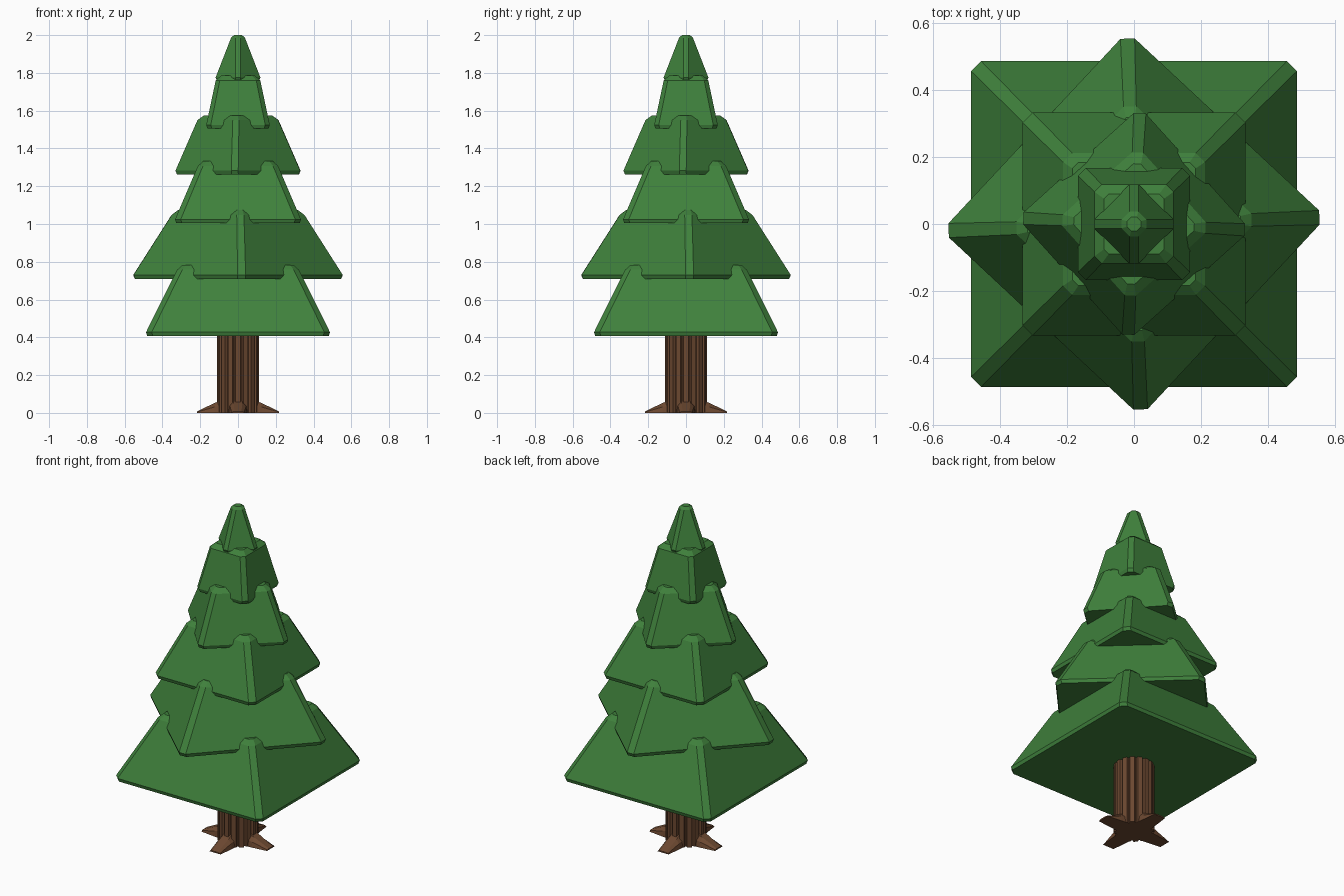
import bpy, math
from mathutils import Matrix

if "Cube" in bpy.data.objects:
    bpy.data.objects.remove(bpy.data.objects["Cube"])


def material(name, rgb):
    m = bpy.data.materials.new(name)
    m.diffuse_color = (*rgb, 1)
    m.use_nodes = True
    m.node_tree.nodes["Principled BSDF"].inputs["Base Color"].default_value = m.diffuse_color
    return m


GREEN = material("foliage_green", (0.05, 0.22, 0.045))
BROWN = material("bark_brown", (0.15, 0.065, 0.03))


def loft(name, rings, mat, turn=0.0):
    """Skin equal-length rings of points into a closed flat-shaded solid."""
    n = len(rings[0])
    verts = [p for ring in rings for p in ring]
    faces = [tuple(reversed(range(n))),
             tuple(range((len(rings) - 1) * n, len(rings) * n))]
    for k in range(len(rings) - 1):
        for i in range(n):
            j = (i + 1) % n
            faces.append((k * n + i, k * n + j, (k + 1) * n + j, (k + 1) * n + i))
    me = bpy.data.meshes.new(name)
    me.from_pydata(verts, [], faces)
    me.transform(Matrix.Rotation(math.radians(turn), 4, 'Z'))
    me.materials.append(mat)
    ob = bpy.data.objects.new(name, me)
    bpy.context.collection.objects.link(ob)
    return ob


def chamfered_square(h, c, z):
    a = h - c
    return [(h, -a, z), (h, a, z), (a, h, z), (-a, h, z),
            (-h, a, z), (-h, -a, z), (-a, -h, z), (a, -h, z)]


# Foliage tiers: bottom z, top z, rim half width, shoulder half width, corner chamfer, turn
tiers = [
    (0.407, 0.783, 0.487, 0.322, 0.030, 0),
    (0.710, 1.073, 0.407, 0.262, 0.030, 47),
    (1.005, 1.333, 0.333, 0.212, 0.030, 0),
    (1.262, 1.575, 0.247, 0.163, 0.026, 42),
    (1.505, 1.785, 0.168, 0.118, 0.024, 0),
    (1.755, 2.000, 0.094, 0.035, 0.020, 45),
]
for i, (z0, z1, rim, top, c, turn) in enumerate(tiers):
    last = i == len(tiers) - 1
    inset = 0.014 if last else 0.028
    rings = [chamfered_square(rim - 0.006, c, z0),
             chamfered_square(rim, c, z0 + 0.02),
             chamfered_square(top, c * 0.9, z1 - (0.014 if last else 0.025)),
             chamfered_square(top - inset, c * 0.6, z1)]
    loft(f"foliage_tier_{i + 1}", rings, GREEN, turn)

# Ribbed trunk
ribs = 16
profile = []
for k in range(ribs):
    for frac, r in ((-0.3, 0.111), (0.3, 0.111), (0.42, 0.097), (0.58, 0.097)):
        a = 2 * math.pi * (k + frac) / ribs
        profile.append((r * math.cos(a), r * math.sin(a)))
loft("trunk", [[(x, y, z) for x, y in profile] for z in (0.0, 0.45)], BROWN)


# Four flared roots
def root_ring(x, w, h):
    return [(x, -w, 0), (x, w, 0), (x, w * 0.9, h * 0.6), (x, w * 0.5, h),
            (x, -w * 0.5, h), (x, -w * 0.9, h * 0.6)]


for k in range(4):
    loft(f"root_{k + 1}", [root_ring(0.06, 0.052, 0.078),
                           root_ring(0.125, 0.047, 0.052),
                           root_ring(0.217, 0.036, 0.008)], BROWN, 90 * k)
